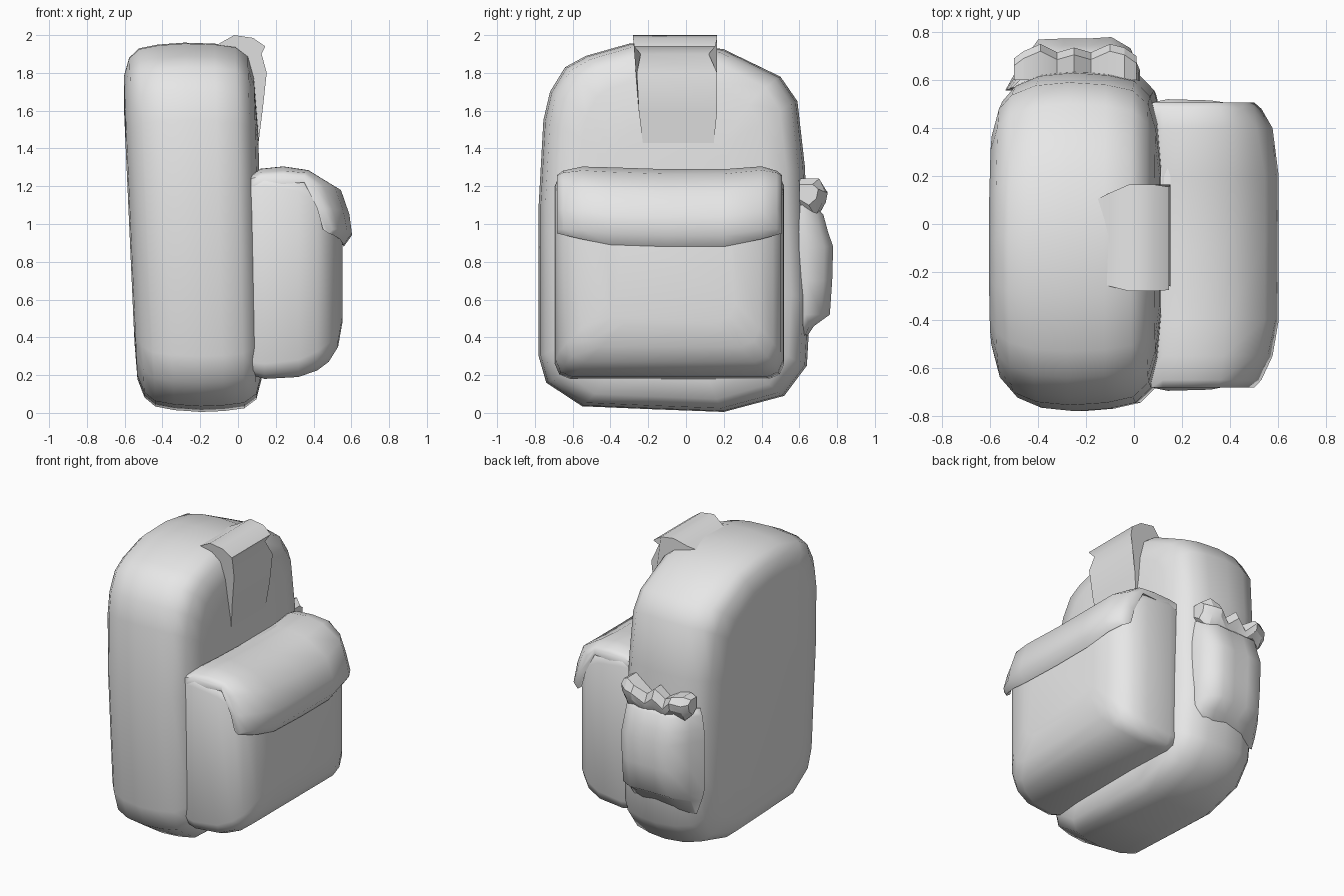
import bpy, bmesh, math

grey = bpy.data.materials.new("grey fabric")
grey.diffuse_color = (0.8, 0.8, 0.8, 1)


def loft(name, rings, angle=50):
    """Skin a list of equal-length closed rings and cap both ends."""
    bm = bmesh.new()
    rows = [[bm.verts.new(p) for p in ring] for ring in rings]
    n = len(rows[0])
    for a, b in zip(rows, rows[1:]):
        for i in range(n):
            bm.faces.new((a[i], a[(i + 1) % n], b[(i + 1) % n], b[i]))
    bm.faces.new(rows[0])
    bm.faces.new(rows[-1])
    bmesh.ops.recalc_face_normals(bm, faces=bm.faces)
    mesh = bpy.data.meshes.new(name)
    bm.to_mesh(mesh)
    bm.free()
    mesh.materials.append(grey)
    ob = bpy.data.objects.new(name, mesh)
    bpy.context.collection.objects.link(ob)
    bpy.ops.object.select_all(action='DESELECT')
    ob.select_set(True)
    bpy.context.view_layer.objects.active = ob
    bpy.ops.object.shade_smooth_by_angle(angle=math.radians(angle))
    return ob


# Main bag: side outline (y, z), swelled and shrunk from the back to the front
outline = [(-0.78, 0.3), (-0.74, 0.16), (-0.55, 0.035), (-0.2, 0.02), (0.2, 0.005),
           (0.52, 0.09), (0.64, 0.25), (0.66, 0.6), (0.64, 1.0), (0.63, 1.3),
           (0.59, 1.65), (0.5, 1.78), (0.2, 1.925), (-0.05, 1.96), (-0.3, 1.955),
           (-0.53, 1.89), (-0.64, 1.83), (-0.72, 1.7), (-0.755, 1.55), (-0.78, 1.1)]
# x, y scale, z scale
slices = [(-0.575, 0.5, 0.62), (-0.568, 0.66, 0.82), (-0.535, 0.83, 0.92),
          (-0.48, 0.92, 0.97), (-0.38, 0.98, 0.99), (-0.24, 1, 1), (-0.1, 0.985, 0.995),
          (0.01, 0.95, 0.98), (0.075, 0.86, 0.93), (0.105, 0.7, 0.82), (0.12, 0.45, 0.55)]
bag = []
for x, sy, sz in slices:
    ring = []
    for y, z in outline:
        yy, zz = -0.07 + (y + 0.07) * sy, 0.97 + (z - 0.97) * sz
        lean = 0.045 if x < -0.2 else 0.025
        ring.append((x - lean * (zz - 0.97), yy, zz))
    bag.append(ring)
loft("main_bag", bag)


def rounded(x, y0, y1, z0, z1, r):
    """Chamfered rectangle across x."""
    h = r * 0.3
    return [(x, y0 + r, z0), (x, y1 - r, z0), (x, y1 - h, z0 + h), (x, y1, z0 + r),
            (x, y1, z1 - r), (x, y1 - h, z1 - h), (x, y1 - r, z1), (x, y0 + r, z1),
            (x, y0 + h, z1 - h), (x, y0, z1 - r), (x, y0, z0 + r), (x, y0 + h, z0 + h)]


# Large front pocket
loft("front_pocket", [
    rounded(0.06, -0.675, 0.505, 0.22, 1.25, 0.06),
    rounded(0.09, -0.685, 0.51, 0.195, 1.265, 0.07),
    rounded(0.14, -0.695, 0.52, 0.18, 1.28, 0.08),
    rounded(0.32, -0.69, 0.515, 0.19, 1.265, 0.09),
    rounded(0.42, -0.67, 0.50, 0.225, 1.22, 0.1),
    rounded(0.48, -0.63, 0.46, 0.27, 1.17, 0.1),
    rounded(0.53, -0.55, 0.39, 0.35, 1.08, 0.1),
    rounded(0.553, -0.42, 0.26, 0.48, 0.98, 0.1)], 60)

# Flap folded over the pocket: side profile (x, z) eased inwards at each end
mid = [(0.07, 1.25), (0.12, 1.285), (0.24, 1.3), (0.38, 1.275), (0.545, 1.18),
       (0.59, 1.05), (0.603, 0.95), (0.56, 0.89), (0.54, 0.93), (0.5, 1.08),
       (0.36, 1.19), (0.07, 1.2)]
end = [(0.07, 1.24), (0.12, 1.255), (0.24, 1.26), (0.35, 1.255), (0.41, 1.2),
       (0.46, 1.08), (0.5, 0.97), (0.48, 0.95), (0.45, 0.97), (0.42, 1.08),
       (0.35, 1.22), (0.07, 1.2)]
flap = []
for y, t, lift in [(-0.682, 0, 0), (-0.65, 0.3, 0.01), (-0.55, 0.75, 0.014), (-0.4, 1, 0),
                   (-0.1, 1, -0.01), (0.2, 1, -0.01), (0.4, 0.75, 0.015),
                   (0.48, 0.3, 0.01), (0.507, 0, 0)]:
    flap.append([(a[0] + (b[0] - a[0]) * t, y, a[1] + (b[1] - a[1]) * t + lift)
                 for a, b in zip(end, mid)])
loft("pocket_flap", flap, 60)

# Grab handle: a lip growing from the bag top, its face fading into the bag front
lip = [(-0.16, 1.93), (-0.1, 1.955), (-0.02, 2.0), (0.08, 1.985), (0.145, 1.94),
       (0.125, 1.9), (0.152, 1.8), (0.13, 1.6), (0.1, 1.36), (-0.1, 1.4)]
spread = [(-0.24, 0.1), (-0.26, 0.13), (-0.28, 0.165), (-0.28, 0.165), (-0.275, 0.155),
          (-0.24, 0.12), (-0.26, 0.165), (-0.25, 0.165), (-0.22, 0.14), (-0.2, 0.14)]
loft("grab_handle", [[(x, s[k], z) for (x, z), s in zip(lip, spread)] for k in (0, 1)], 45)


# Side pocket: bowed sections stacked upwards (z, depth, half width)
def bowed(z, depth, w):
    c, d = -0.24, depth - 0.58
    across = [(-1.12, -0.12), (-0.92, 0.35), (-0.6, 0.93), (-0.2, 0.95), (0.2, 0.95),
              (0.55, 0.98), (0.85, 0.75), (1.0, 0.3), (1.0, -0.12)]
    return [(c + w * u, 0.58 + d * v, z) for u, v in across]


loft("side_pocket", [bowed(*s) for s in [
    (0.36, 0.61, 0.22), (0.46, 0.68, 0.25), (0.52, 0.765, 0.26), (0.7, 0.778, 0.265),
    (0.88, 0.783, 0.265), (0.96, 0.755, 0.26), (1.05, 0.73, 0.25), (1.1, 0.68, 0.24)]], 65)

# Gathered ruffle around the pocket mouth (x, outer y, bottom z, top z)
ruffle = []
for x, y, lo, hi in [(-0.5, 0.69, 1.08, 1.19), (-0.46, 0.72, 1.04, 1.21),
                     (-0.39, 0.75, 1.08, 1.2), (-0.32, 0.715, 0.98, 1.16),
                     (-0.25, 0.735, 1.04, 1.22), (-0.18, 0.715, 0.98, 1.16),
                     (-0.1, 0.75, 1.06, 1.21), (-0.04, 0.735, 1.04, 1.24),
                     (0.01, 0.7, 1.1, 1.21)]:
    m = (lo + hi) / 2
    ruffle.append([(x, 0.6, lo + 0.03), (x, y - 0.05, lo), (x, y - 0.01, m - 0.02),
                   (x, y, m + 0.03), (x, y - 0.03, hi), (x, 0.6, hi)])
loft("pocket_ruffle", ruffle, 25)
